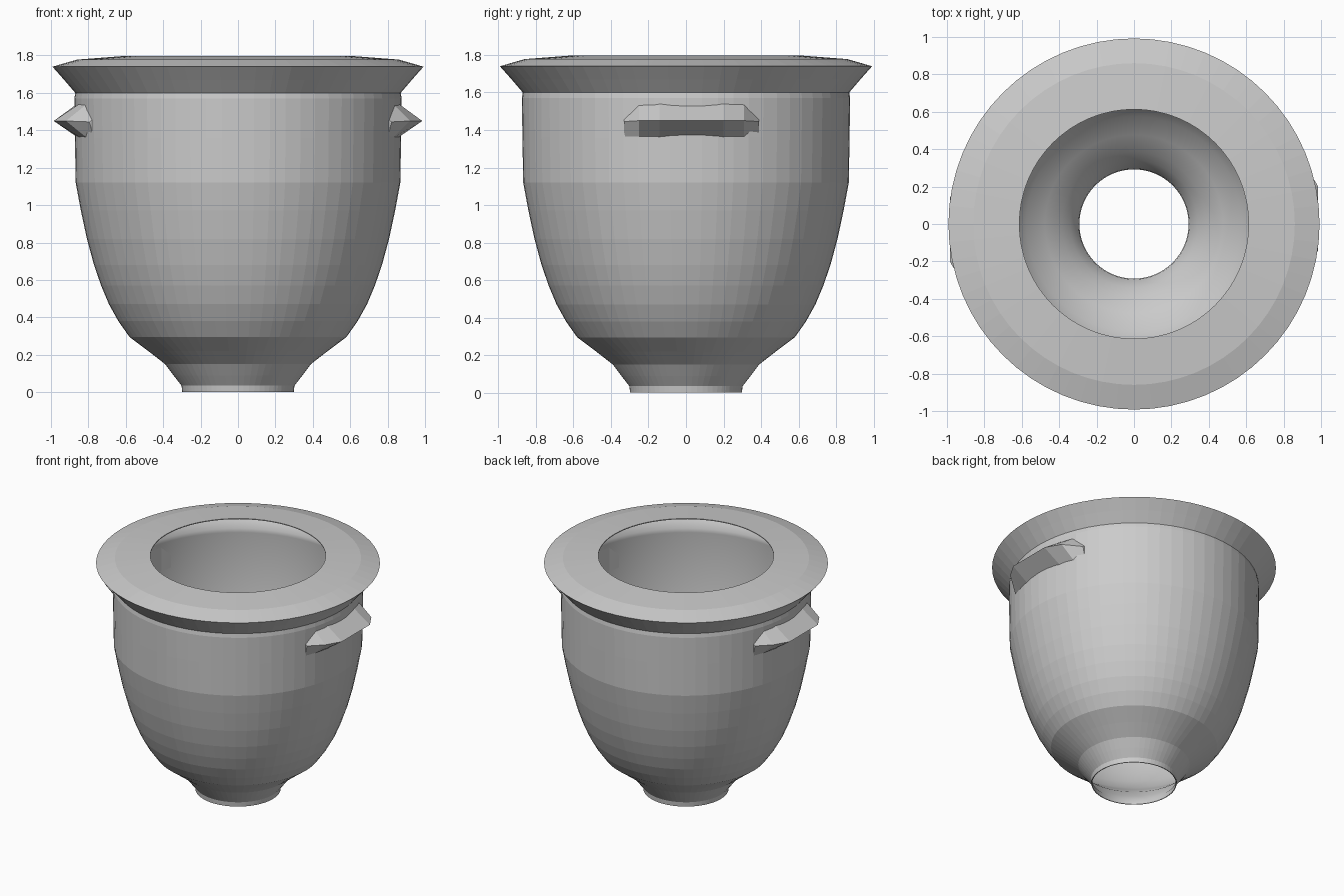
import bpy, bmesh, math
from mathutils import Vector

if "Cube" in bpy.data.objects:
    bpy.data.objects.remove(bpy.data.objects["Cube"])

SEG = 64
grey = bpy.data.materials.new("pale_grey")
grey.diffuse_color = (0.6, 0.6, 0.6, 1)
grey.use_nodes = True
grey.node_tree.nodes["Principled BSDF"].inputs["Base Color"].default_value = grey.diffuse_color

# outer profile (radius, height), from the foot up and over the rim
OUTER = [(0.298, 0.0), (0.302, 0.035), (0.345, 0.09), (0.39, 0.15), (0.48, 0.22),
         (0.58, 0.295), (0.64, 0.38), (0.69, 0.47), (0.732, 0.57), (0.77, 0.68),
         (0.808, 0.82), (0.84, 0.97), (0.868, 1.12), (0.872, 1.36), (0.875, 1.57),
         (0.87, 1.6), (0.93, 1.67), (0.992, 1.74), (0.86, 1.778), (0.613, 1.797)]


def finish(name, bm):
    me = bpy.data.meshes.new(name)
    bm.to_mesh(me)
    bm.free()
    me.materials.append(grey)
    ob = bpy.data.objects.new(name, me)
    bpy.context.collection.objects.link(ob)
    return ob


def lathe(bm, profile, smooth, flip):
    rings = []
    for r, z in profile:
        rings.append([bm.verts.new((r * math.cos(2 * math.pi * i / SEG),
                                    r * math.sin(2 * math.pi * i / SEG), z))
                      for i in range(SEG)])
    for a, b in zip(rings, rings[1:]):
        for i in range(SEG):
            j = (i + 1) % SEG
            quad = [a[i], a[j], b[j], b[i]]
            f = bm.faces.new(quad[::-1] if flip else quad)
            f.smooth = smooth
    return rings


def inset(profile, t):
    # shift each profile point inward along its normal
    out = []
    for i, (r, z) in enumerate(profile):
        p = Vector(profile[max(i - 1, 0)])
        q = Vector(profile[min(i + 1, len(profile) - 1)])
        d = (q - p).normalized()
        out.append((r - d.y * t, z + d.x * t))
    out[0] = (profile[0][0] - t, profile[0][1])
    out[-1] = (profile[-1][0], profile[-1][1] - t)
    return out


# pot: thin wall, faceted outside and smooth inside, open at both ends
bm = bmesh.new()
o = lathe(bm, OUTER, False, False)
n = lathe(bm, inset(OUTER, 0.006), True, True)
for k in (0, -1):
    for i in range(SEG):
        j = (i + 1) % SEG
        quad = [o[k][i], n[k][i], n[k][j], o[k][j]]
        bm.faces.new(quad if k == 0 else quad[::-1])
finish("pot", bm)


# lugs: ridged grips on both sides; sections are (y, ridge x, top height)
SECTIONS = [(-0.33, 0.83, 1.46), (-0.25, 0.92, 1.54), (-0.14, 0.985, 1.545),
            (0.2, 0.985, 1.545), (0.31, 0.92, 1.54), (0.39, 0.81, 1.46)]


def lug(name, side):
    bm = bmesh.new()
    rows = []
    for y, x, top in SECTIONS:
        wall = math.sqrt(0.866 ** 2 - y * y)
        pts = [(wall, 1.36), (x, 1.45), (wall, top)]
        if x < 0.9:
            pts = [(wall, 1.36), (wall + 0.02, 1.445), (wall, top)]
        rows.append([bm.verts.new((side * px, side * y, z)) for px, z in pts])
    for a, b in zip(rows, rows[1:]):
        for i in range(3):
            j = (i + 1) % 3
            bm.faces.new([a[i], b[i], b[j], a[j]])
    bm.faces.new(rows[0])
    bm.faces.new(rows[-1][::-1])
    bmesh.ops.recalc_face_normals(bm, faces=bm.faces[:])
    return finish(name, bm)


lug("right_lug", 1)
lug("left_lug", -1)
